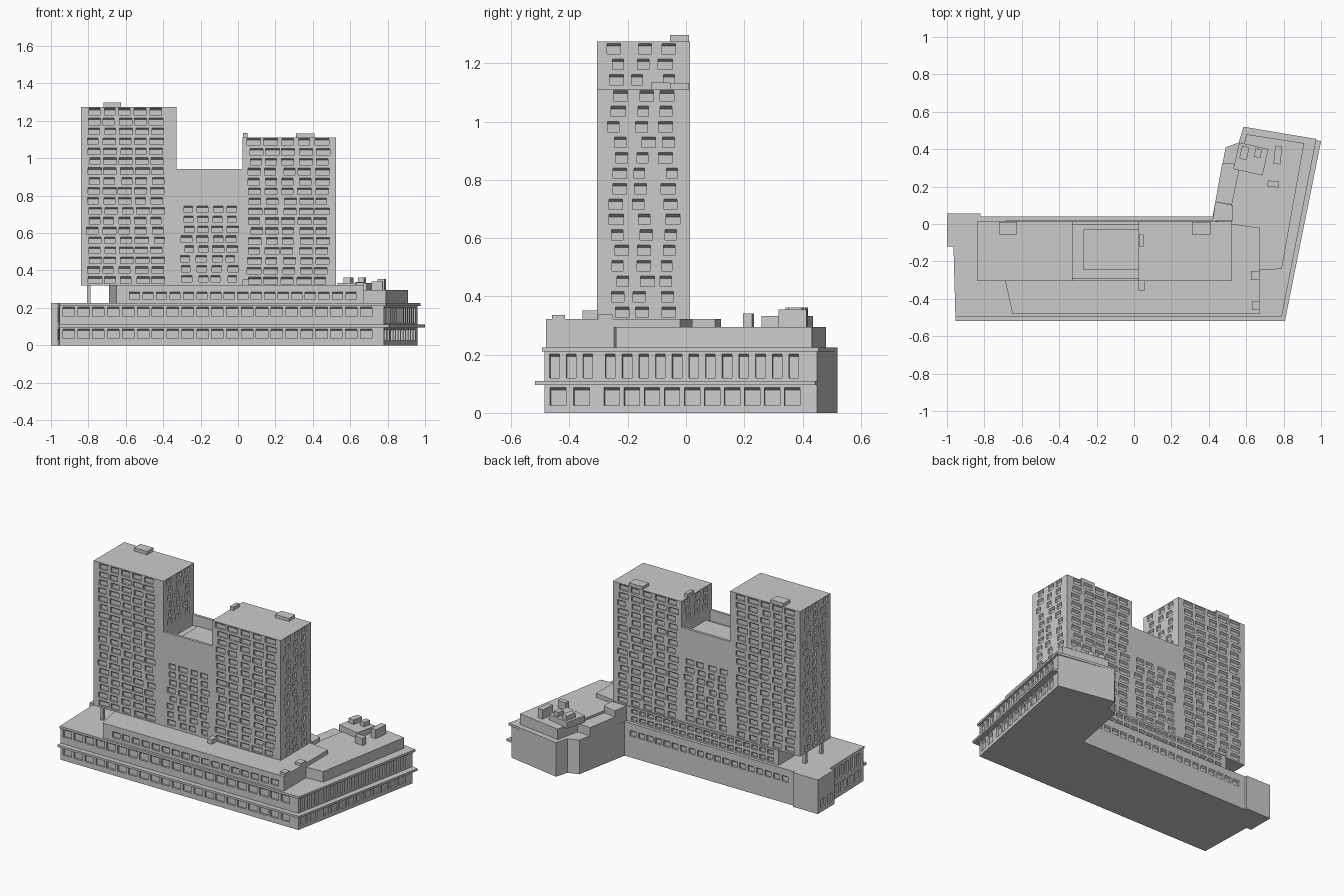
import bpy, bmesh, math, random

if "Cube" in bpy.data.objects:
    bpy.data.objects.remove(bpy.data.objects["Cube"])

random.seed(7)
STEP = 0.053          # storey height of the towers


def finish(name, bm):
    bmesh.ops.remove_doubles(bm, verts=bm.verts, dist=1e-5)
    me = bpy.data.meshes.new(name)
    bm.to_mesh(me)
    bm.free()
    ob = bpy.data.objects.new(name, me)
    bpy.context.collection.objects.link(ob)
    return ob


def wall(bm, a, b, z0, z1, rows, depth=0.012, slope=0.009):
    """Flat wall from a to b with sunken windows that have sloping heads."""
    L = math.hypot(b[0] - a[0], b[1] - a[1])
    tx, ty = (b[0] - a[0]) / L, (b[1] - a[1]) / L

    def quad(*pts):          # (along, height, inward)
        bm.faces.new([bm.verts.new((a[0] + tx * u - ty * d, a[1] + ty * u + tx * d, z))
                      for u, z, d in pts])

    def flat(u0, u1, h0, h1):
        if u1 - u0 > 1e-5 and h1 - h0 > 1e-5:
            quad((u0, h0, 0), (u1, h0, 0), (u1, h1, 0), (u0, h1, 0))

    z = z0
    for lo, hi, wins in sorted(rows):
        flat(0, L, z, lo)
        u, d, hb = 0, depth, hi - slope
        for s, e in wins:
            flat(u, s, lo, hi)
            quad((s, lo, d), (e, lo, d), (e, hb, d), (s, hb, d))      # pane
            quad((s, lo, 0), (e, lo, 0), (e, lo, d), (s, lo, d))      # sill
            quad((s, hb, d), (e, hb, d), (e, hi, 0), (s, hi, 0))      # head
            quad((s, lo, 0), (s, lo, d), (s, hb, d), (s, hi, 0))      # jambs
            quad((e, lo, d), (e, lo, 0), (e, hi, 0), (e, hb, d))
            u = e
        flat(u, L, lo, hi)
        z = hi
    flat(0, L, z, z1)


def block(name, pts, z0, z1, windows=None):
    """Prism over a counter-clockwise outline; windows = {edge index: rows}."""
    windows = windows or {}
    bm = bmesh.new()
    for i, a in enumerate(pts):
        wall(bm, a, pts[(i + 1) % len(pts)], z0, z1, windows.get(i, []))
    bm.faces.new([bm.verts.new((x, y, z1)) for x, y in pts])
    bm.faces.new([bm.verts.new((x, y, z0)) for x, y in reversed(pts)])
    return finish(name, bm)


def rect(x0, x1, y0, y1, turn=0):
    cx, cy, c, s = (x0 + x1) / 2, (y0 + y1) / 2, math.cos(turn), math.sin(turn)
    return [(cx + (x - cx) * c - (y - cy) * s, cy + (x - cx) * s + (y - cy) * c)
            for x, y in ((x0, y0), (x1, y0), (x1, y1), (x0, y1))]


def even(u0, u1, n, w):
    """n equal windows of width w spread over u0..u1."""
    p = (u1 - u0) / n
    return [(u0 + p * (i + .5) - w / 2, u0 + p * (i + .5) + w / 2) for i in range(n)]


def staggered(u0, u1, n, w, heads, height=0.036):
    """One row per head height, windows shifted irregularly sideways."""
    rows, p = [], (u1 - u0) / n
    for k, h in enumerate(heads):
        wins, shift = [], random.uniform(-.25, .25) * (p - w)
        for i in range(n):
            ww = w * random.uniform(.82, 1.12)
            c = u0 + p * (i + .5) + shift + random.uniform(-.3, .3) * (p - ww)
            wins.append((c - ww / 2, c + ww / 2))
        rows.append((h - height, h, wins))
    return rows


def heads(top, n):
    return [top - STEP * i for i in range(n)]


# Podium
back = [(.585, .52), (.56, .435), (.49, .41), (.42, .04), (-.82, .04), (-.82, .055), (-1, .055),
        (-1, -.12), (-.965, -.12)]
podium = [(-.955, -.485), (.78, -.485), (.96, .45)] + back
side_up = even(.005, .18, 3, .034) + even(.2, .9, 12, .034)
side_low = even(.005, .17, 2, .055) + even(.2, .9, 10, .054)
block("podium", podium, 0, .212, {
    0: [(.035, .088, even(.01, 1.68, 21, .062)), (.155, .205, even(.01, 1.68, 21, .062))],
    1: [(.025, .088, side_low), (.12, .203, side_up)],
    6: [(.14, .178, even(.03, 1.2, 19, .045))],
    9: [(.03, .085, even(.02, .16, 2, .045))],
    11: [(.03, .088, even(.03, .34, 4, .055)), (.125, .2, even(.03, .34, 5, .04))]})
block("podium_roof_slab", [(-.955, -.495), (.79, -.495), (.975, .455), (.955, .458)] + back,
      .21, .225)
block("canopy_ledge", [(-.955, -.518), (.807, -.518), (1, .443), (.96, .45), (.78, -.485),
                       (-.955, -.485)], .096, .11)

# Set-back storey under the towers
block("setback_storey", [(-.65, -.48), (.67, -.48), (.67, -.02), (.53, 0), (.42, .02),
                         (-.69, .02), (-.69, -.3)], .225, .322, {
    0: [(.245, .285, even(.06, 1.29, 17, .055))],
    4: [(.235, .262, even(.03, 1.08, 18, .045)), (.282, .31, even(.03, 1.08, 18, .045))]})
for i, y in enumerate((-.27, -.1)):
    block(f"column_{i}", rect(-.808, -.788, y - .01, y + .01), .22, .325)

# Wing upper storey and stepped rear blocks
block("wing_storey", [(.63, -.25), (.79, -.24), (.91, .432), (.6, .48), (.52, .1), (.52, -.02)],
      .22, .295)
block("rear_step_high", [(.42, .02), (.53, .02), (.53, .1), (.435, .12)], .2, .322)
block("rear_step_low", [(.435, .12), (.54, .1), (.57, .32), (.472, .325)], .2, .28)

# Left tower
F, B = -.305, .013
W = .51
block("left_tower", rect(-.84, -.33, F, B), .32, 1.275, {
    0: staggered(.03, .45, 5, .066, heads(1.268, 18)),
    1: staggered(.02, .28, 3, .044, heads(1.268, 6)),
    2: staggered(.04, .48, 5, .066, heads(1.268, 18)),
    3: staggered(.03, .29, 3, .044, heads(1.268, 18))})

# Right tower
block("right_tower", rect(.025, .525, F, B), .32, 1.112, {
    0: staggered(.02, .47, 5, .068, heads(1.106, 15)),
    1: staggered(.03, .29, 3, .044, heads(1.106, 15)),
    2: staggered(.03, .48, 5, .068, heads(1.106, 15)),
    3: staggered(.03, .29, 3, .044, heads(1.106, 3))})

# Lower link between the towers, with sunken roof
block("link", rect(-.33, .025, F, B), .32, .87, {
    0: staggered(.02, .34, 4, .055, heads(.745, 8)),
    2: staggered(.02, .34, 4, .055, heads(.745, 8))})
for name, y0, y1 in (("link_parapet_front", F, F + .017), ("link_parapet_back", B - .017, B)):
    block(name, rect(-.33, .025, y0, y1), .87, .942)
block("link_roof_platform", rect(-.27, .025, -.245, -.03), .865, .89)

# Rooftop plant boxes: name, x0, x1, y0, y1, z0, z1, turn
for name, x0, x1, y0, y1, z0, z1, t in (
        ("left_tower_plant", -.72, -.625, -.055, .01, 1.27, 1.297, 0),
        ("right_tower_plant", .31, .41, -.055, .01, 1.105, 1.132, 0),
        ("right_tower_vent", .026, .05, -.12, -.055, 1.105, 1.135, 0),
        ("setback_vent_middle", .025, .058, -.355, -.3, .32, .352, 0),
        ("setback_vent_rear", .625, .67, -.3, -.25, .32, .338, 0),
        ("setback_vent_front", .63, .67, -.46, -.415, .32, .336, 0),
        ("wing_penthouse", .545, .705, .275, .42, .29, .332, -.22),
        ("wing_plant_a", .57, .61, .345, .415, .33, .362, -.22),
        ("wing_plant_b", .645, .68, .355, .402, .33, .362, -.22),
        ("wing_plant_c", .75, .787, .32, .415, .29, .355, -.1),
        ("wing_plant_d", .715, .775, .198, .23, .29, .342, -.1)):
    block(name, rect(x0, x1, y0, y1, t), z0, z1)
